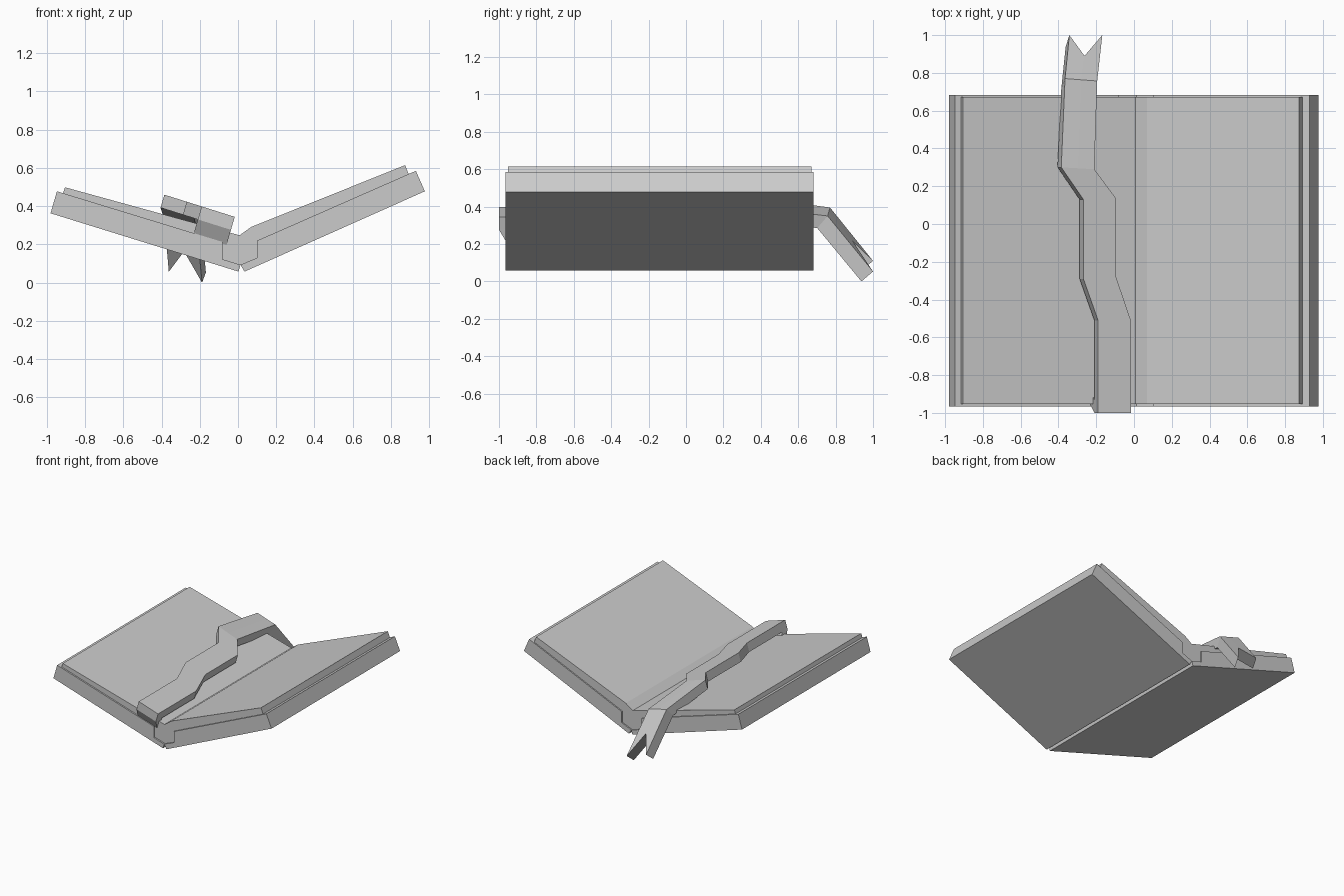
import bpy, bmesh
from mathutils import Vector

if "Cube" in bpy.data.objects:
    bpy.data.objects.remove(bpy.data.objects["Cube"])


def finish(name, bm):
    bmesh.ops.recalc_face_normals(bm, faces=bm.faces)
    mesh = bpy.data.meshes.new(name)
    bm.to_mesh(mesh)
    bm.free()
    obj = bpy.data.objects.new(name, mesh)
    bpy.context.collection.objects.link(obj)
    return obj


def loft(name, sections):
    """Skin a closed solid through matching rings of points."""
    bm = bmesh.new()
    rings = [[bm.verts.new(p) for p in s] for s in sections]
    n = len(rings[0])
    for a, b in zip(rings, rings[1:]):
        for i in range(n):
            j = (i + 1) % n
            bm.faces.new((a[i], a[j], b[j], b[i]))
    bm.faces.new(rings[0])
    bm.faces.new(rings[-1])
    return finish(name, bm)


def prism(name, profile, y0, y1):
    return loft(name, [[(x, y, z) for x, z in profile] for y in (y0, y1)])


# inner outline shared by cover and pages, stepping down into the spine
gutter = [(-0.08, 0.213), (-0.08, 0.122), (0.013, 0.094), (0.10, 0.13), (0.10, 0.22)]

# left and right boards joined at the spine with a small outer groove
prism("left_cover", [(-0.98, 0.363), (-0.947, 0.478)] + gutter[:3] + [(0.003, 0.058)],
      -0.965, 0.682)
prism("right_cover", gutter[2:] + [(0.93, 0.585), (0.977, 0.478), (0.034, 0.058)],
      -0.965, 0.682)

# open page block
prism("pages", [(-0.905, 0.499), (-0.915, 0.468)] + gutter +
      [(0.892, 0.568), (0.874, 0.615), (0.07, 0.292), (0.008, 0.248), (-0.065, 0.268)],
      -0.953, 0.672)


# bookmark ribbon: left edge, right edge, and thickness offset per station
def tilt(x):
    return 0.339 - 0.315 * x


flat = Vector((-0.02, 0, -0.068))
stations = []
for xl, xr, yl, yr in [(-0.19, -0.017, -1, -1), (-0.19, -0.017, -0.51, -0.51),
                       (-0.268, -0.095, -0.29, -0.28), (-0.268, -0.095, 0.13, 0.135),
                       (-0.385, -0.21, 0.30, 0.29)]:
    stations.append((Vector((xl, yl, tilt(xl))), Vector((xr, yr, tilt(xr))), None, flat))
stations.append((Vector((-0.365, 0.77, 0.395)), Vector((-0.195, 0.757, 0.35)), None,
                 Vector((-0.02, -0.055, -0.065))))
# forked tip
stations.append((Vector((-0.342, 1, 0.11)), Vector((-0.168, 1, 0.053)),
                 Vector((-0.262, 0.89, 0.217)), Vector((-0.02, -0.062, -0.053))))

sections = []
for left, right, mid, off in stations:
    top = [left, mid or (left + right) / 2, right]
    sections.append(top + [p + off for p in reversed(top)])
loft("ribbon", sections)

# front fold of the ribbon tucking back into the pages
left, right = (p + flat for p in stations[0][:2])
back = Vector((0, 0.07, 0))
drop = Vector((-0.036, 0.075, -0.125))
loft("ribbon_fold", [[left, right, right + back, left + back],
                     [left + drop, right + drop, right + drop + back, left + drop + back]])
